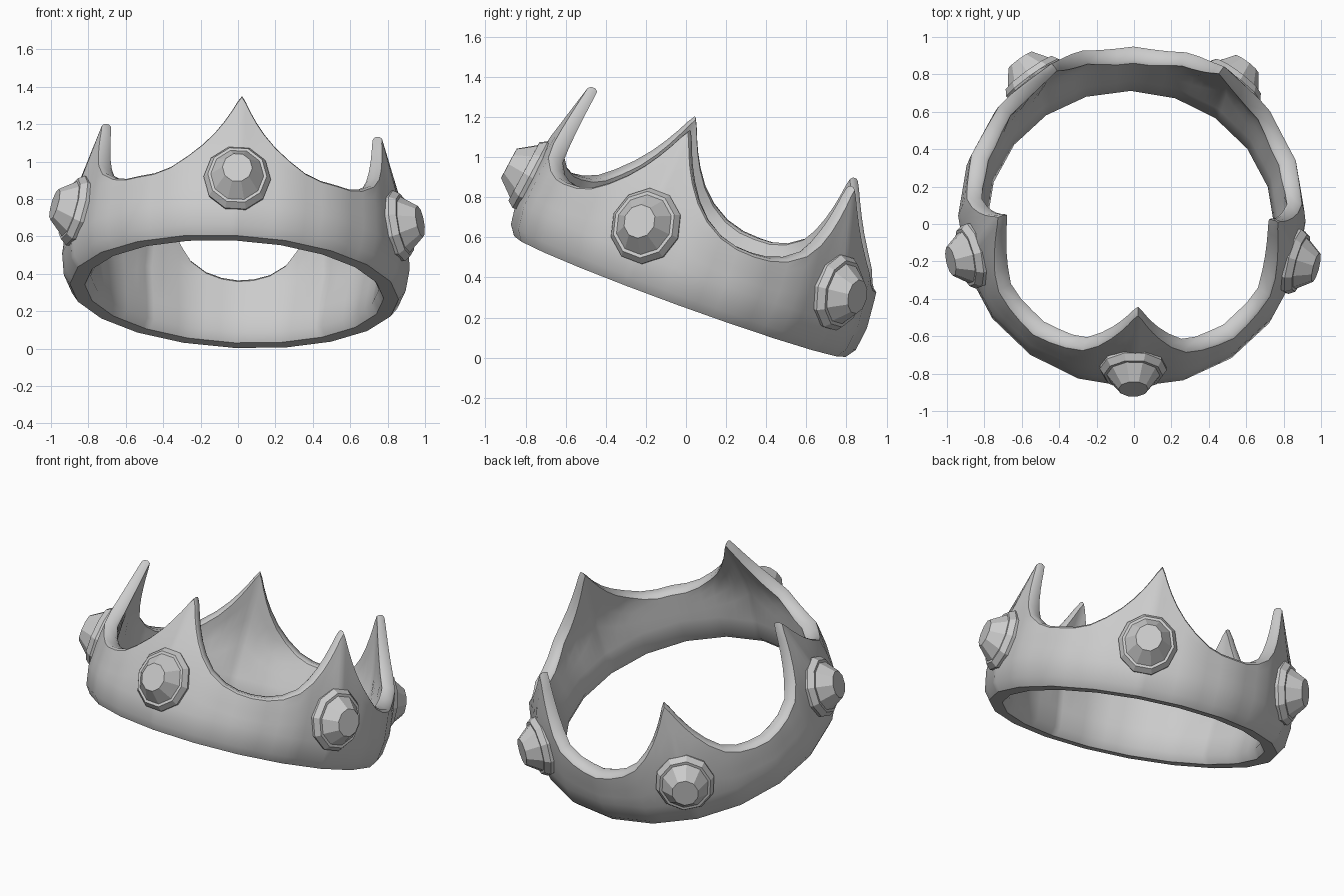
import bpy, bmesh
from math import pi, radians, degrees, sin, cos
from mathutils import Matrix

cube = bpy.data.objects.get("Cube")
if cube:
    bpy.data.objects.remove(cube, do_unlink=True)

POINTS = 5
SECTOR = 360 / POINTS

# Single plain grey
grey = bpy.data.materials.new("plain_grey")
grey.use_nodes = True
grey.diffuse_color = (0.6, 0.6, 0.6, 1)
grey.node_tree.nodes["Principled BSDF"].inputs["Base Color"].default_value = (0.6, 0.6, 0.6, 1)

# The whole crown leans back and rolls slightly to one side
POSE = (Matrix.Translation((-0.02, -0.03, 0.305))
        @ Matrix.Rotation(radians(-20), 4, 'X')
        @ Matrix.Rotation(0.05, 4, 'Y'))

# Wall profiles: (height, radius)
OUTER = [(0, 0.88), (0.05, 0.915), (0.17, 0.93), (0.34, 0.915), (0.51, 0.885), (0.83, 0.785)]
INNER = [(0, 0.80), (0.04, 0.77), (0.17, 0.785), (0.4, 0.825), (0.57, 0.79), (0.83, 0.735)]


def radius_at(profile, h):
    for (h0, r0), (h1, r1) in zip(profile, profile[1:]):
        if h <= h1:
            return r0 + (r1 - r0) * (h - h0) / (h1 - h0)
    return profile[-1][1]


def rim_height(offset):
    return min(0.82, 0.355 + 0.48 * (1 - abs(offset) / (SECTOR / 2)) ** 2.5)


def facet(angle):
    # Flattens the circle to twenty sides
    return cos(radians(9)) / cos(radians(angle % 18 - 9))


def finish(name, bm):
    bmesh.ops.recalc_face_normals(bm, faces=bm.faces)
    mesh = bpy.data.meshes.new(name)
    bm.to_mesh(mesh)
    bm.free()
    mesh.materials.append(grey)
    obj = bpy.data.objects.new(name, mesh)
    bpy.context.collection.objects.link(obj)
    return obj


def bridge(bm, a, b):
    for i in range(len(a)):
        j = (i + 1) % len(a)
        bm.faces.new((a[i], a[j], b[j], b[i]))


# Crown band: one closed wall section swept round, its rim rising to five points
half = [1.6, 3.5, 6, 9, 13, 18, 24, 30]
offsets = [-a for a in reversed(half)] + [0] + half + [SECTOR / 2]
bm = bmesh.new()
sections = []
for k in range(POINTS):
    for off in offsets:
        angle = k * SECTOR + off
        top = rim_height(off)
        levels = [0, 0.05, 0.17] + [0.17 + (top - 0.17) * t for t in (0.3, 0.55, 0.8, 1)]
        outside = [(radius_at(OUTER, h), h) for h in levels]
        inside = [(radius_at(INNER, h), h) for h in levels]
        ro, ri = outside[-1][0], inside[-1][0]
        rim = [(ro - 0.015, top + 0.012), (ri + 0.015, top + 0.012)]
        a = radians(angle)
        f = facet(angle)
        sections.append([bm.verts.new((r * f * sin(a), -r * f * cos(a), h))
                         for r, h in outside + rim + inside[::-1]])
for a, b in zip(sections, sections[1:] + sections[:1]):
    bridge(bm, a, b)
band = finish("crown_band", bm)
band.matrix_world = POSE
bpy.ops.object.select_all(action='DESELECT')
band.select_set(True)
bpy.context.view_layer.objects.active = band
bpy.ops.object.shade_smooth_by_angle(angle=radians(40))

# Gems: ten-sided studs with a raised collar and flat front, one below each point
GEM = [(0.17, -0.05), (0.18, 0.005), (0.158, 0.04), (0.142, 0.04), (0.08, 0.125)]
SIDES = 10
for k in range(POINTS):
    bm = bmesh.new()
    rings = []
    for r, depth in GEM:
        rings.append([bm.verts.new((r * cos(2 * pi * i / SIDES), 1.08 * r * sin(2 * pi * i / SIDES), depth))
                      for i in range(SIDES)])
    for a, b in zip(rings, rings[1:]):
        bridge(bm, a, b)
    bm.faces.new(rings[-1])
    bm.faces.new(rings[0][::-1])
    gem = finish(f"gem_{k + 1}", bm)
    gem.matrix_world = (POSE @ Matrix.Rotation(radians(k * SECTOR), 4, 'Z')
                        @ Matrix.Translation((0, -0.905, 0.315))
                        @ Matrix.Rotation(radians(82), 4, 'X'))
